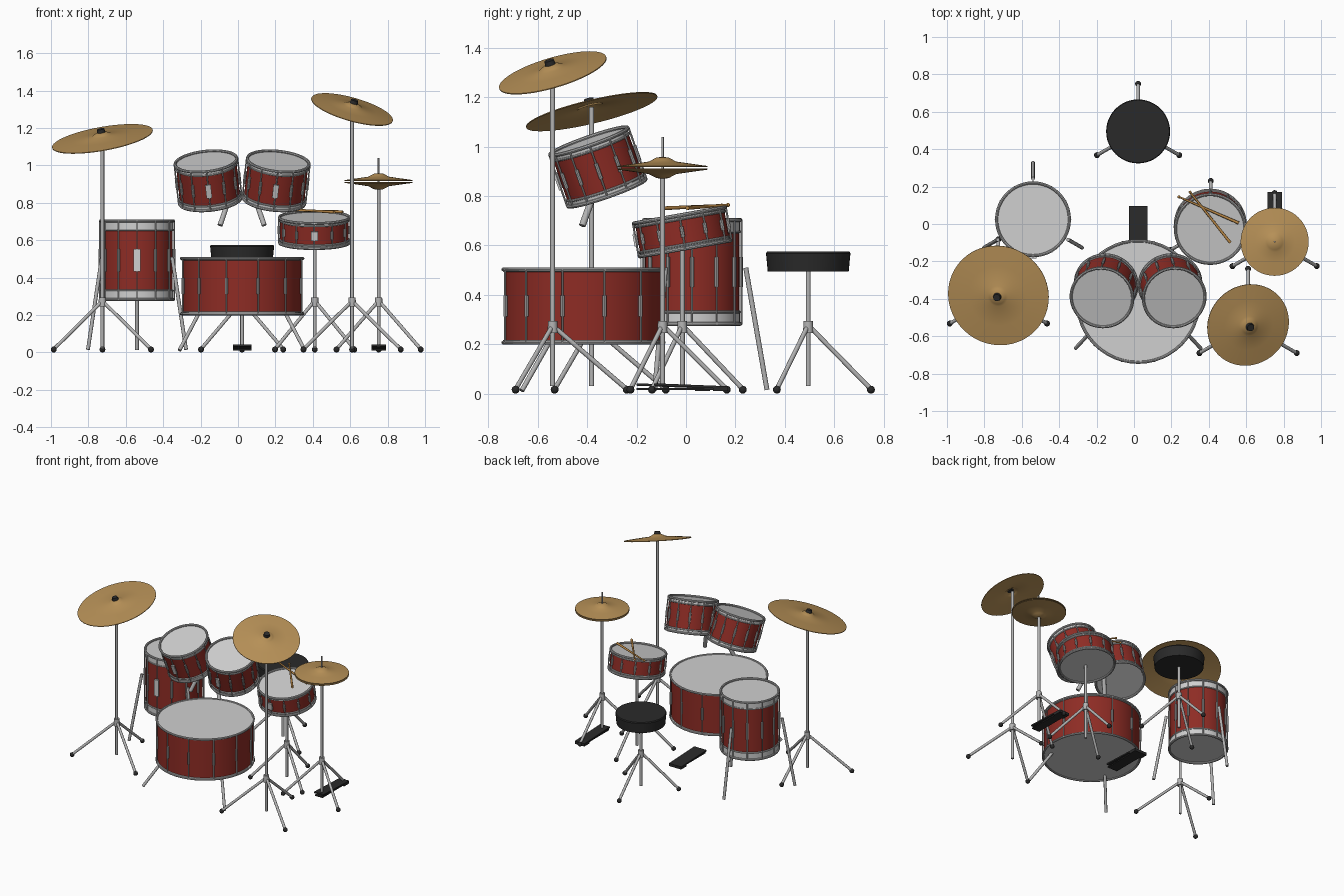
import bpy
import bmesh
from math import sin, cos, pi, radians
from mathutils import Matrix, Vector

cube = bpy.data.objects.get("Cube")
if cube:
    bpy.data.objects.remove(cube, do_unlink=True)


def material(name, r, g, b):
    m = bpy.data.materials.new(name)
    m.use_nodes = True
    m.diffuse_color = (r, g, b, 1)
    m.node_tree.nodes["Principled BSDF"].inputs["Base Color"].default_value = (r, g, b, 1)
    return m


RED = material("red_shell", 0.27, 0.025, 0.018)
CHROME = material("chrome_grey", 0.45, 0.45, 0.45)
SKIN = material("drum_skin", 0.63, 0.63, 0.63)
BRONZE = material("cymbal_bronze", 0.47, 0.28, 0.095)
WOOD = material("stick_wood", 0.48, 0.24, 0.06)
BLACK = material("black_rubber", 0.023, 0.023, 0.023)


# ---------- helpers ----------
def finish(name, bm, mat, matrix=None):
    bmesh.ops.recalc_face_normals(bm, faces=bm.faces)
    mesh = bpy.data.meshes.new(name)
    bm.to_mesh(mesh)
    bm.free()
    mesh.materials.append(mat)
    mesh.shade_smooth()
    mesh.set_sharp_from_angle(angle=radians(35))
    obj = bpy.data.objects.new(name, mesh)
    bpy.context.collection.objects.link(obj)
    if matrix:
        obj.matrix_world = matrix
    return obj


def lathe(bm, profile, closed=False, steps=48):
    verts = [bm.verts.new((r, 0, z)) for r, z in profile]
    pairs = list(zip(verts, verts[1:]))
    if closed:
        pairs.append((verts[-1], verts[0]))
    edges = [bm.edges.new(p) for p in pairs]
    bmesh.ops.spin(bm, geom=verts + edges, axis=(0, 0, 1), cent=(0, 0, 0),
                   angle=2 * pi, steps=steps)
    bmesh.ops.remove_doubles(bm, verts=bm.verts, dist=0.0001)


def ring(bm, radius, z, thick):
    lathe(bm, [(radius + thick * cos(k * pi / 4), z + thick * sin(k * pi / 4))
               for k in range(8)], closed=True)


def rod(bm, start, end, r1, r2=None, sides=12):
    a, b = Vector(start), Vector(end)
    turn = (b - a).to_track_quat('Z', 'Y').to_matrix().to_4x4()
    bmesh.ops.create_cone(bm, cap_ends=True, segments=sides, radius1=r1,
                          radius2=r1 if r2 is None else r2, depth=(b - a).length,
                          matrix=Matrix.Translation((a + b) / 2) @ turn)


def box(bm, centre, size, tilt=0):
    bmesh.ops.create_cube(bm, size=1, matrix=Matrix.Translation(centre)
                          @ Matrix.Rotation(tilt, 4, 'X')
                          @ Matrix.Diagonal((*size, 1)))


def placed(centre, normal=(0, 0, 1)):
    turn = Vector((0, 0, 1)).rotation_difference(Vector(normal))
    return Matrix.Translation(centre) @ turn.to_matrix().to_4x4()


def polar(radius, angle, z):
    return Vector((radius * cos(angle), radius * sin(angle), z))


# ---------- drums ----------
def drum(name, matrix, radius, height, collar, phase=0, badge=None):
    half, wall = height / 2, radius - 0.012
    shell_top = half - collar
    bm = bmesh.new()
    lathe(bm, [(0, -shell_top), (wall, -shell_top), (wall, shell_top), (0, shell_top)])
    finish(name + "_shell", bm, RED, matrix)

    for label, s in (("top", 1), ("bottom", -1)):
        bm = bmesh.new()
        top = half - min(0.012, collar * 0.5)
        lathe(bm, [(0, s * shell_top), (wall + 0.002, s * shell_top),
                   (wall + 0.002, s * top), (0, s * top)])
        finish(f"{name}_{label}_head", bm, SKIN, matrix)
        bm = bmesh.new()
        ring(bm, radius - 0.008, s * (half - 0.007), 0.008)
        ring(bm, wall, s * shell_top, 0.006)
        finish(f"{name}_{label}_hoop", bm, CHROME, matrix)

    # Tension rods with a lug at mid height
    bm = bmesh.new()
    for k in range(12):
        a = phase + k * pi / 6
        rod(bm, polar(radius - 0.004, a, 0.005 - half),
            polar(radius - 0.004, a, half - 0.005), 0.004, sides=8)
        rod(bm, polar(radius - 0.006, a, -height * 0.14),
            polar(radius - 0.006, a, height * 0.14), 0.008, sides=8)
    finish(name + "_lugs", bm, CHROME, matrix)

    if badge:
        bm = bmesh.new()
        box(bm, (0, -radius - 0.001, 0), (badge[0], 0.009, badge[1]))
        finish(name + "_badge", bm, SKIN, matrix)


MID = 0.022
drum("bass_drum", placed((MID, -0.415, 0.355)), 0.333, 0.31, 0.012, pi / 12)
drum("floor_tom", placed((-0.54, 0.025, 0.493)), 0.203, 0.435, 0.055, badge=(0.035, 0.12))
drum("snare_drum", placed((0.408, -0.015, 0.655), (0, -0.176, 1)), 0.195, 0.15, 0.022,
     badge=(0.038, 0.05))
for side, s in (("right", -1), ("left", 1)):
    drum(side + "_tom", placed((MID + s * 0.182, -0.357, 0.918), (s * 0.11, -0.35, 1)),
         0.174, 0.235, 0.03, badge=(0.03, 0.075))
    # Tom mounting stub and bass drum spur
    bm = bmesh.new()
    rod(bm, (MID + s * 0.07, -0.37, 0.82), (MID + s * 0.118, -0.42, 0.68), 0.014)
    finish(side + "_tom_mount", bm, CHROME)
    bm = bmesh.new()
    rod(bm, (MID + s * 0.21, -0.53, 0.25), (MID + s * 0.335, -0.665, 0.012), 0.01)
    finish(side + "_bass_spur", bm, CHROME)

# Floor tom legs
bm = bmesh.new()
for k in range(3):
    a = pi / 2 + k * 2 * pi / 3
    rod(bm, polar(0.217, a, 0.51), polar(0.303, a, 0.015), 0.01)
finish("floor_tom_legs", bm, CHROME, placed((-0.54, 0.025, 0)))


# ---------- tripod stands ----------
def stand(name, x, y, top, spread, pole=0.01):
    base = placed((x, y, 0))
    metal, feet = bmesh.new(), bmesh.new()
    rod(metal, (0, 0, 0.03), (0, 0, top), pole)
    rod(metal, (0, 0, 0.245), (0, 0, 0.295), 0.021, 0.019, 16)
    for k in range(3):
        a = pi / 2 + k * 2 * pi / 3
        rod(metal, polar(0.012, a, 0.265), polar(spread, a, 0.018), 0.0095)
        bmesh.ops.create_uvsphere(feet, u_segments=14, v_segments=10, radius=0.016,
                                  matrix=Matrix.Translation(polar(spread, a, 0.016)))
    finish(name + "_stand", metal, CHROME, base)
    finish(name + "_feet", feet, BLACK, base)


stand("right_crash", -0.725, -0.382, 1.16, 0.3)
stand("left_crash", 0.61, -0.54, 1.32, 0.3)
stand("hi_hat", 0.752, -0.095, 0.88, 0.26)
stand("snare", 0.41, -0.015, 0.59, 0.245)
stand("throne", MID, 0.495, 0.5, 0.254)


# ---------- cymbals ----------
def cymbal(name, matrix, radius, flip=1):
    top = [(0, 0.038), (0.025, 0.035), (0.042, 0.026), (0.055, 0.019),
           (radius * 0.6, 0.011), (radius, 0.001)]
    under = [(r, z - 0.004) for r, z in reversed(top)]
    bm = bmesh.new()
    lathe(bm, [(r, z * flip) for r, z in top + under])
    finish(name, bm, BRONZE, matrix)


for name, centre, normal, size in (
        ("right_crash", (-0.725, -0.382, 1.143), (-0.178, -0.238, 1), 0.273),
        ("left_crash", (0.61, -0.54, 1.3), (0.285, -0.295, 1), 0.226)):
    where = placed(centre, normal)
    cymbal(name + "_cymbal", where, size)
    bm = bmesh.new()
    rod(bm, (0, 0, 0.03), (0, 0, 0.054), 0.023, 0.019, 20)
    finish(name + "_wing_nut", bm, BLACK, where)

cymbal("hi_hat_top_cymbal", placed((0.752, -0.095, 0.921)), 0.182)
cymbal("hi_hat_bottom_cymbal", placed((0.752, -0.095, 0.908)), 0.182, -1)
bm = bmesh.new()
rod(bm, (0.752, -0.095, 0.86), (0.752, -0.095, 1.04), 0.005)
finish("hi_hat_rod", bm, CHROME)

# ---------- throne seat ----------
bm = bmesh.new()
lathe(bm, [(0, 0.495), (0.164, 0.495), (0.171, 0.568), (0.167, 0.575), (0, 0.575)])
finish("throne_seat", bm, BLACK, placed((MID, 0.495, 0)))

# ---------- foot pedals ----------
for name, x, front, back, width in (("bass_pedal", MID, -0.2, 0.097, 0.1),
                                    ("hi_hat_pedal", 0.752, -0.13, 0.17, 0.078)):
    length, y = back - front, (front + back) / 2
    bm = bmesh.new()
    box(bm, (x, y, 0.018), (width * 0.8, length, 0.008))
    box(bm, (x, y, 0.031), (width, length, 0.01), -0.04)
    box(bm, (x, back - 0.03, 0.018), (width, 0.06, 0.016))
    finish(name, bm, BLACK)

# ---------- drumsticks resting on the snare ----------
for k, (tip, butt) in enumerate((((0.24, 0.145, 0.762), (0.56, 0.005, 0.752)),
                                 ((0.30, 0.17, 0.764), (0.515, -0.10, 0.75)))):
    bm = bmesh.new()
    rod(bm, tip, butt, 0.005, 0.008)
    bmesh.ops.create_uvsphere(bm, u_segments=12, v_segments=8, radius=0.008,
                              matrix=Matrix.Translation(tip))
    finish(f"drumstick_{k + 1}", bm, WOOD)
